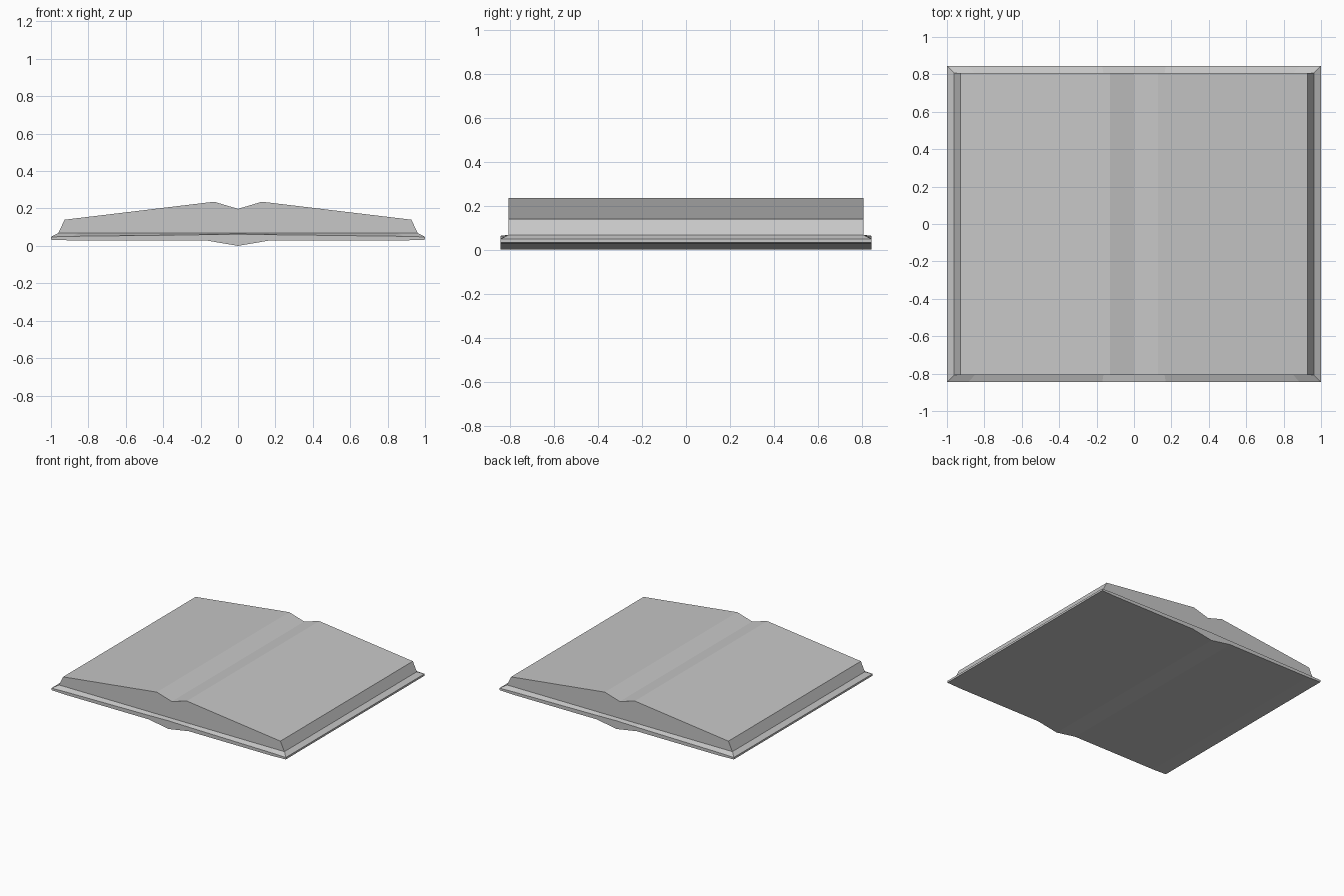
import bpy
import bmesh

default = bpy.data.objects.get("Cube")
if default:
    bpy.data.objects.remove(default, do_unlink=True)

# Single plain grey
grey = bpy.data.materials.new("plain_grey")
grey.use_nodes = True
colour = (0.57, 0.57, 0.57, 1)
grey.diffuse_color = colour
grey.node_tree.nodes["Principled BSDF"].inputs["Base Color"].default_value = colour


def mirrored(half):
    """Turn a half profile starting at x = 0 into a full one, left to right."""
    return [(-p[0], *p[1:]) for p in reversed(half[1:])] + half


def finish(name, bm):
    bmesh.ops.recalc_face_normals(bm, faces=bm.faces)
    mesh = bpy.data.meshes.new(name)
    bm.to_mesh(mesh)
    bm.free()
    mesh.materials.append(grey)
    obj = bpy.data.objects.new(name, mesh)
    bpy.context.collection.objects.link(obj)
    return obj


def bridge(bm, a, b):
    """Join two closed rings of vertices with quads."""
    for i in range(len(a)):
        j = (i + 1) % len(a)
        bm.faces.new((a[i], a[j], b[j], b[i]))


COVER_Y, PAGE_Y = 0.845, 0.807
PAGE_X, RIM_Z = 0.962, 0.068

# Cover: stations of (x, underside z, outer edge z), with a bevelled rim
cover_half = [(0, 0.0, 0.063), (0.17, 0.029, 0.06), (0.885, 0.029, 0.051), (1, 0.033, 0.048)]
bm = bmesh.new()
rings = []
for x, low, edge in mirrored(cover_half):
    front = [(x, -COVER_Y, low), (x, -COVER_Y, edge), (x * PAGE_X, -PAGE_Y, RIM_Z)]
    back = [(px, -py, pz) for px, py, pz in reversed(front)]
    rings.append([bm.verts.new(p) for p in front + back])
for a, b in zip(rings, rings[1:]):
    bridge(bm, a, b)
for r in (rings[0], rings[-1]):
    bm.faces.new((r[0], r[1], r[4], r[5]))
    bm.faces.new(r[1:5])
finish("cover", bm)

# Page block: open pages with a valley at the spine and slanted fore edges
page_half = [(0, 0.198), (0.128, 0.236), (0.927, 0.14), (PAGE_X, RIM_Z - 0.002)]
bm = bmesh.new()
ends = [[bm.verts.new((x, y, z)) for x, z in mirrored(page_half)] for y in (-PAGE_Y, PAGE_Y)]
bridge(bm, *ends)
for end in ends:
    bm.faces.new(end)
finish("page_block", bm)
